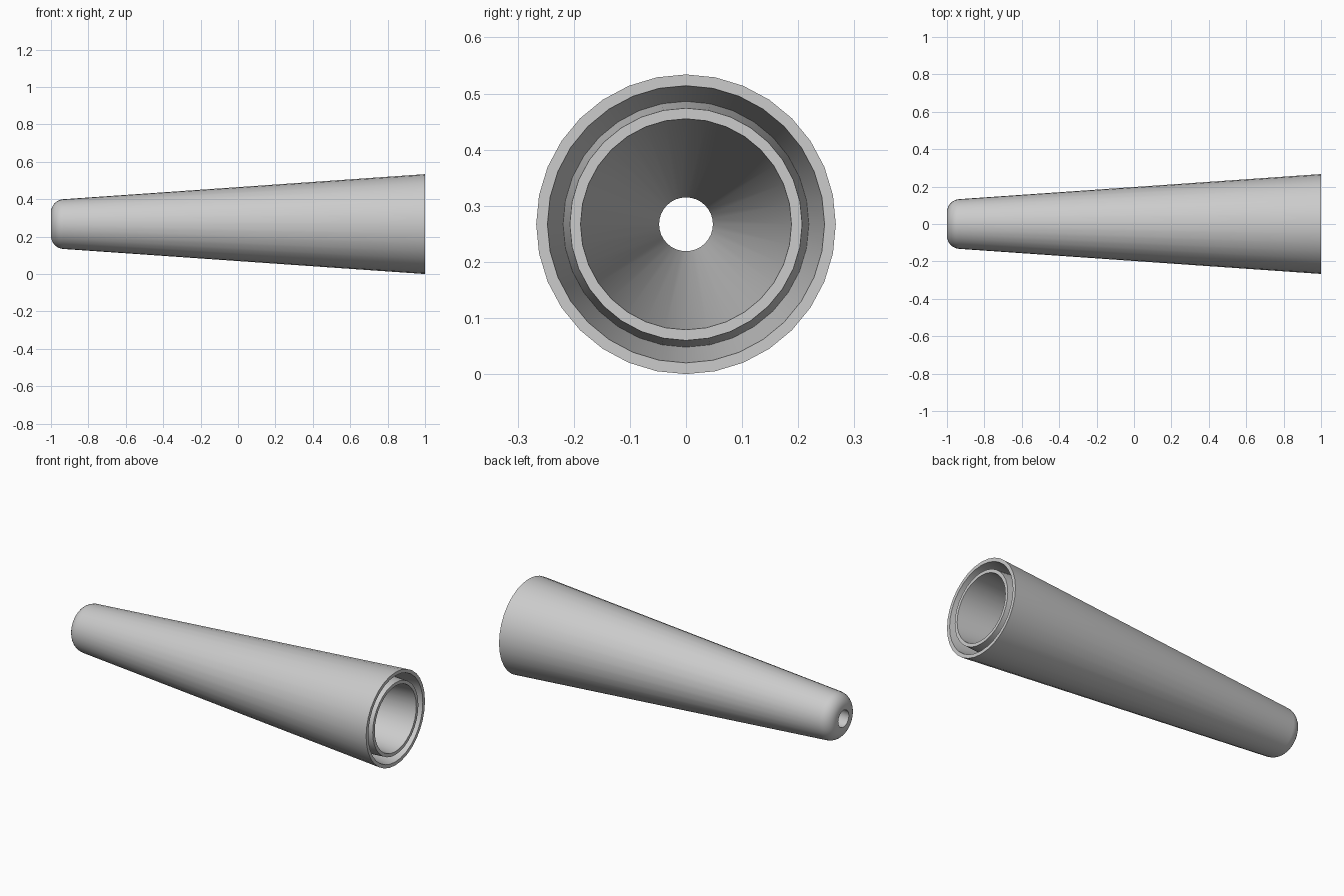
import bpy, bmesh, math
from mathutils import Vector

SIDES = 32
RADIUS = 0.267

cube = bpy.data.objects.get("Cube")
if cube:
    bpy.data.objects.remove(cube, do_unlink=True)

# Plain grey material
grey = bpy.data.materials.new("light_grey")
grey.use_nodes = True
colour = (0.6, 0.6, 0.6, 1)
grey.diffuse_color = colour
grey.node_tree.nodes["Principled BSDF"].inputs["Base Color"].default_value = colour


def lathe(name, profile):
    """Revolve a closed (x, radius) profile around the x axis."""
    bm = bmesh.new()
    verts = [bm.verts.new((x, 0, r)) for x, r in profile]
    edges = [bm.edges.new((a, b)) for a, b in zip(verts, verts[1:] + verts[:1])]
    bmesh.ops.spin(bm, geom=verts + edges, cent=(0, 0, 0), axis=(1, 0, 0),
                   angle=math.tau, steps=SIDES, use_merge=True)
    bmesh.ops.remove_doubles(bm, verts=bm.verts, dist=0.0001)
    bmesh.ops.recalc_face_normals(bm, faces=bm.faces)
    mesh = bpy.data.meshes.new(name)
    bm.to_mesh(mesh)
    bm.free()
    mesh.materials.append(grey)
    obj = bpy.data.objects.new(name, mesh)
    obj.location = Vector((0, 0, RADIUS))
    bpy.context.collection.objects.link(obj)
    bpy.context.view_layer.objects.active = obj
    obj.select_set(True)
    bpy.ops.object.shade_smooth_by_angle(angle=math.radians(35))
    obj.select_set(False)
    return obj


# Rounded narrow tip
fillet = 0.07
tip = [(-1 + fillet - fillet * math.cos(a), 0.063 + fillet * math.sin(a))
       for a in (math.radians(86) * i / 8 for i in range(9))]

# Tapered wall, grooved wide end, and conical bore through to the tip
wide_end = [(1, RADIUS), (1, 0.247), (0.8, 0.219), (1, 0.207), (1, 0.188)]
lathe("tapered_sleeve", tip + wide_end + [(-1, 0.048)])
